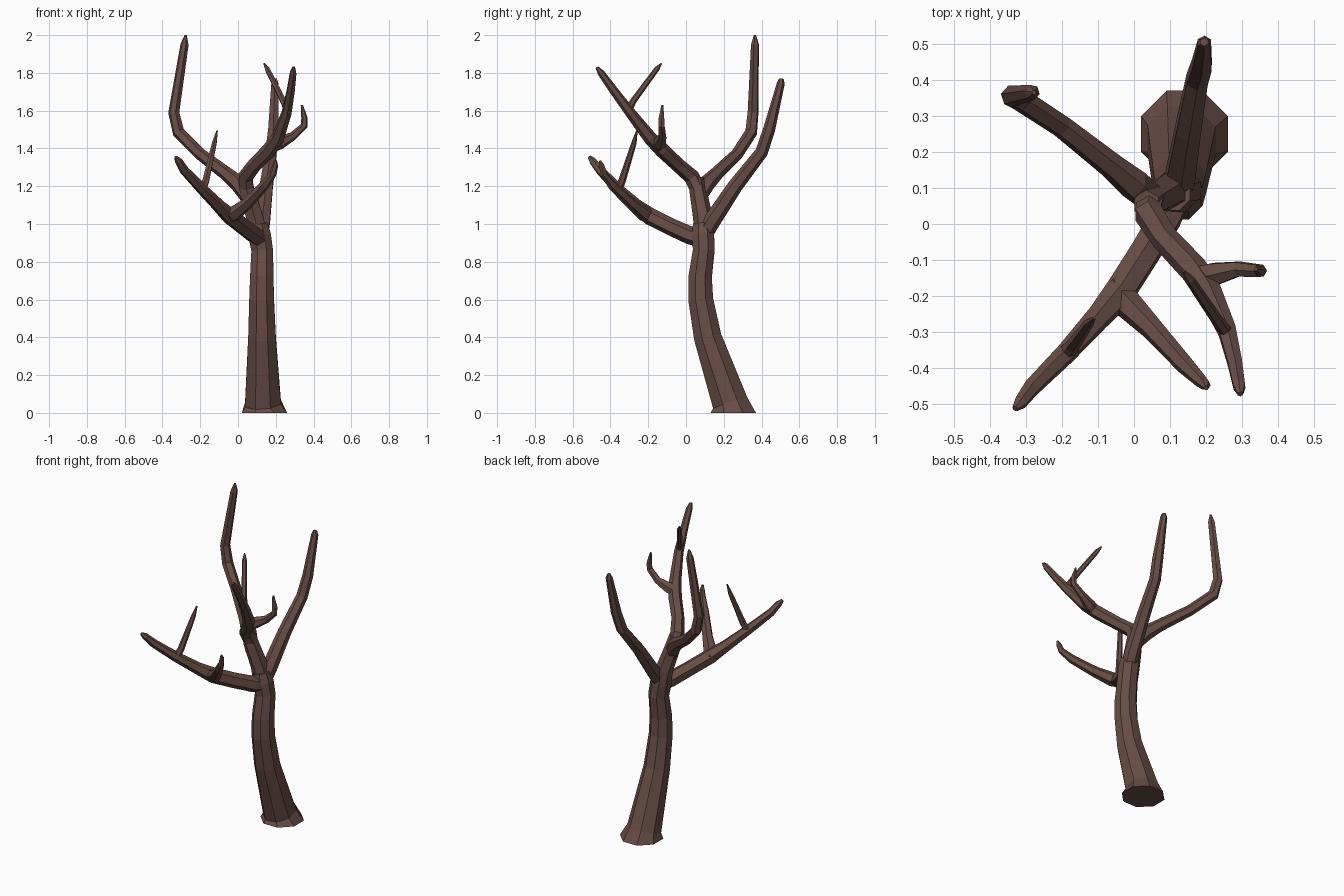
import bpy, bmesh, math
from mathutils import Vector

bark = bpy.data.materials.new("dark brown bark")
bark.diffuse_color = (0.138, 0.073, 0.061, 1)


def limb(name, path, sides=6, level_start=False):
    """Flat-faced tapering tube through (x, y, z, radius) points."""
    pts = [Vector(p[:3]) for p in path]
    bm = bmesh.new()
    rings, u = [], Vector((1, 0, 0))
    for i, p in enumerate(pts):
        # tangent is the average of the two neighbouring directions
        t = Vector()
        if i > 0:
            t += (p - pts[i - 1]).normalized()
        if i < len(pts) - 1:
            t += (pts[i + 1] - p).normalized()
        if level_start and i == 0:
            t = Vector((0, 0, 1))
        t.normalize()
        u = (u - t * u.dot(t)).normalized()
        v = t.cross(u)
        ring = []
        for k in range(sides):
            a = 2 * math.pi * (k + 0.5) / sides
            ring.append(bm.verts.new(p + path[i][3] * (u * math.cos(a) + v * math.sin(a))))
        rings.append(ring)
    for a, b in zip(rings, rings[1:]):
        for k in range(sides):
            n = (k + 1) % sides
            bm.faces.new((a[k], a[n], b[n], b[k]))
    bm.faces.new(rings[0][::-1])
    bm.faces.new(rings[-1])
    bmesh.ops.recalc_face_normals(bm, faces=bm.faces)
    me = bpy.data.meshes.new(name)
    bm.to_mesh(me)
    bm.free()
    me.materials.append(bark)
    ob = bpy.data.objects.new(name, me)
    bpy.context.collection.objects.link(ob)


# Trunk with flared foot, leaning forward then straightening
limb("trunk", [(0.14, 0.25, 0, 0.13), (0.132, 0.235, 0.05, 0.103),
               (0.127, 0.115, 0.4, 0.079), (0.125, 0.078, 0.6, 0.071),
               (0.126, 0.075, 0.72, 0.067), (0.128, 0.094, 0.86, 0.062),
               (0.115, 0.09, 0.94, 0.064), (0.105, 0.088, 1.0, 0.055)], 8, True)

# Central leader up to the upper fork
limb("upper_trunk", [(0.115, 0.095, 0.9, 0.055), (0.09, 0.09, 1.03, 0.052),
                     (0.05, 0.065, 1.17, 0.046), (0.035, 0.055, 1.24, 0.04)])

# Tall back left branch
limb("back_left_branch", [(0.06, 0.06, 1.13, 0.04), (0.0, 0.11, 1.215, 0.045),
                          (-0.06, 0.16, 1.265, 0.037), (-0.2, 0.27, 1.37, 0.032),
                          (-0.315, 0.345, 1.485, 0.033), (-0.34, 0.355, 1.59, 0.03),
                          (-0.283, 0.365, 1.95, 0.022), (-0.277, 0.365, 2.0, 0.006)])

# Back right branch
limb("back_right_branch", [(0.115, 0.08, 0.92, 0.045), (0.13, 0.14, 1.02, 0.046),
                           (0.15, 0.26, 1.2, 0.04), (0.175, 0.4, 1.38, 0.034),
                           (0.188, 0.44, 1.5, 0.032), (0.195, 0.502, 1.745, 0.021),
                           (0.195, 0.505, 1.77, 0.012)])

# Upper front right branch with its side twigs
limb("upper_front_branch", [(0.05, 0.075, 1.16, 0.042), (0.04, 0.03, 1.25, 0.042),
                            (0.085, -0.04, 1.31, 0.038), (0.165, -0.125, 1.39, 0.04),
                            (0.21, -0.19, 1.455, 0.036), (0.258, -0.295, 1.59, 0.028),
                            (0.28, -0.385, 1.71, 0.023), (0.292, -0.45, 1.80, 0.019),
                            (0.295, -0.472, 1.83, 0.008)])
limb("upper_right_twig", [(0.17, -0.15, 1.41, 0.035), (0.22, -0.14, 1.43, 0.036),
                          (0.29, -0.125, 1.465, 0.023), (0.35, -0.13, 1.52, 0.019),
                          (0.352, -0.13, 1.56, 0.017), (0.338, -0.125, 1.63, 0.006)])
limb("upper_inner_twig", [(0.265, -0.31, 1.59, 0.02), (0.24, -0.28, 1.65, 0.017),
                          (0.155, -0.155, 1.82, 0.014), (0.138, -0.13, 1.85, 0.004)])

# Lower front left branch with its side twigs
limb("lower_front_branch", [(0.12, 0.085, 0.92, 0.045), (0.09, 0.02, 0.94, 0.048),
                            (0.03, -0.08, 0.985, 0.046), (-0.04, -0.19, 1.04, 0.046),
                            (-0.1, -0.26, 1.095, 0.036), (-0.19, -0.36, 1.185, 0.03),
                            (-0.285, -0.455, 1.285, 0.025), (-0.315, -0.495, 1.335, 0.02),
                            (-0.33, -0.512, 1.355, 0.009)])
limb("lower_right_twig", [(-0.06, -0.17, 1.03, 0.035), (-0.02, -0.22, 1.055, 0.042),
                          (0.05, -0.29, 1.11, 0.032), (0.14, -0.39, 1.205, 0.026),
                          (0.185, -0.435, 1.265, 0.019), (0.198, -0.447, 1.31, 0.015),
                          (0.2, -0.455, 1.335, 0.006)])
limb("lower_upright_twig", [(-0.19, -0.36, 1.18, 0.024), (-0.17, -0.338, 1.23, 0.02),
                            (-0.125, -0.275, 1.43, 0.014), (-0.11, -0.26, 1.495, 0.004)])
